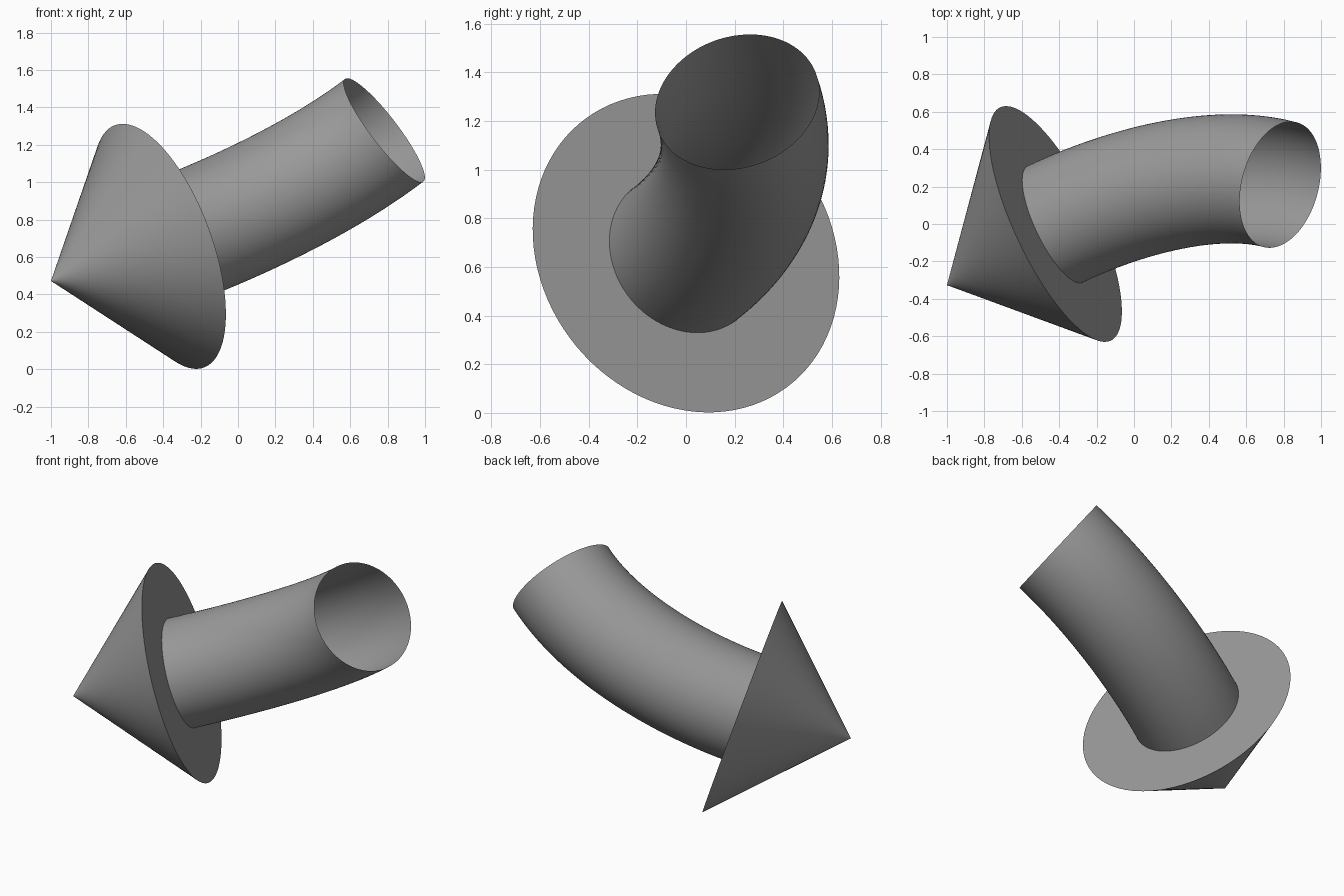
import bpy, bmesh, math
from mathutils import Vector

if "Cube" in bpy.data.objects:
    bpy.data.objects.remove(bpy.data.objects["Cube"])

SIDES = 96
SEGMENTS = 28
HEAD_R, SHAFT_R = 0.69, 0.345
TIP = Vector((-1.0, -0.327, 0.472))

# Shaft centre line: end points and directions
START, END = Vector((-0.42, 0.0, 0.657)), Vector((0.782, 0.21, 1.278))
DIR_A = Vector((0.857, 0.407, 0.315)).normalized()
DIR_B = Vector((0.778, -0.21, 0.594)).normalized()
SIDE = DIR_A.cross(DIR_B).normalized()
PULL = 1.32

grey = bpy.data.materials.new("dark_grey")
grey.diffuse_color = (0.32, 0.32, 0.32, 1)
grey.use_nodes = True
grey.node_tree.nodes["Principled BSDF"].inputs["Base Color"].default_value = grey.diffuse_color


def path(t):
    """Point and direction on the smooth bend of the shaft."""
    a, b = DIR_A * PULL, DIR_B * PULL
    p = (START * (2*t**3 - 3*t**2 + 1) + a * (t**3 - 2*t**2 + t)
         + END * (3*t**2 - 2*t**3) + b * (t**3 - t**2))
    d = (START * (6*t**2 - 6*t) + a * (3*t**2 - 4*t + 1)
         + END * (6*t - 6*t**2) + b * (3*t**2 - 2*t))
    return p, d.normalized()


def ring(bm, centre, direction, radius):
    u = (SIDE - direction * SIDE.dot(direction)).normalized()
    v = direction.cross(u)
    return [bm.verts.new(centre + radius * (u * math.cos(a) + v * math.sin(a)))
            for a in (2 * math.pi * i / SIDES for i in range(SIDES))]


def bridge(bm, rings):
    for r0, r1 in zip(rings, rings[1:]):
        for i in range(SIDES):
            j = (i + 1) % SIDES
            bm.faces.new((r0[i], r0[j], r1[j], r1[i]))


def finish(bm, name):
    bmesh.ops.recalc_face_normals(bm, faces=bm.faces)
    mesh = bpy.data.meshes.new(name)
    bm.to_mesh(mesh)
    bm.free()
    mesh.materials.append(grey)
    obj = bpy.data.objects.new(name, mesh)
    bpy.context.collection.objects.link(obj)
    bpy.ops.object.select_all(action='DESELECT')
    obj.select_set(True)
    bpy.context.view_layer.objects.active = obj
    bpy.ops.object.shade_smooth_by_angle(angle=math.radians(35))


# Arrow head: cone with a flat ring at the back, open into the shaft.
# A small ring near the tip keeps the smooth shading clean.
bm = bmesh.new()
tip = bm.verts.new(TIP)
cone = [ring(bm, TIP.lerp(START, f), DIR_A, HEAD_R * f) for f in (0.01, 0.1, 0.5, 1)]
for i in range(SIDES):
    bm.faces.new((tip, cone[0][(i + 1) % SIDES], cone[0][i]))
bridge(bm, cone + [ring(bm, START, DIR_A, SHAFT_R)])
finish(bm, "arrow_head")

# Arrow shaft: bent tube, open at the far end
bm = bmesh.new()
bridge(bm, [ring(bm, *path(k / SEGMENTS), SHAFT_R) for k in range(SEGMENTS + 1)])
finish(bm, "arrow_shaft")
